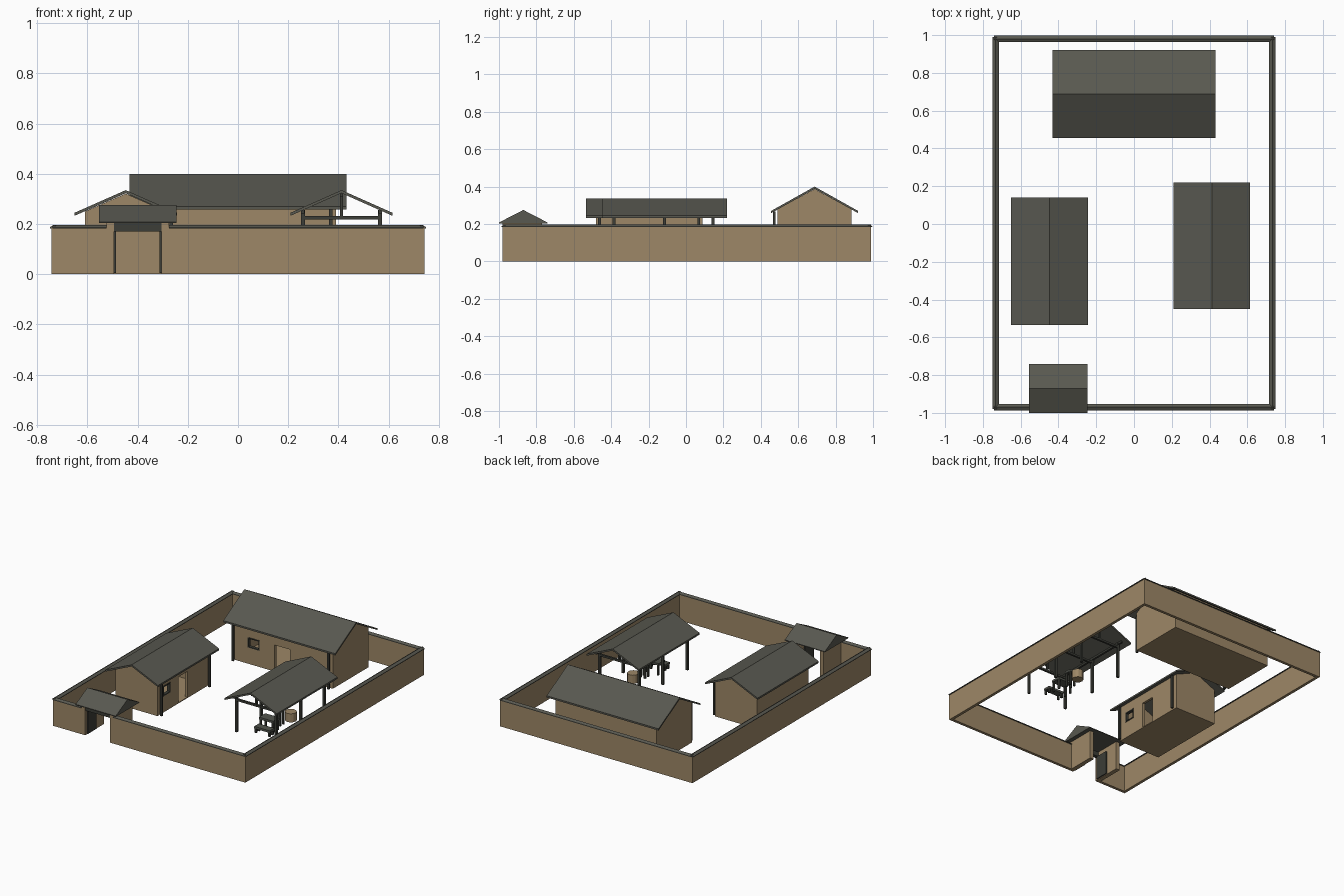
import bpy, bmesh, math
from mathutils import Matrix

if "Cube" in bpy.data.objects:
    bpy.data.objects.remove(bpy.data.objects["Cube"])

def mat(name, c):
    m = bpy.data.materials.new(name)
    m.diffuse_color = (*c, 1)
    m.use_nodes = True
    m.node_tree.nodes["Principled BSDF"].inputs["Base Color"].default_value = m.diffuse_color
    return m

EARTH = mat("earth_wall", (0.34, 0.245, 0.135))
TILE = mat("grey_tile", (0.098, 0.098, 0.08))
WOOD = mat("dark_wood", (0.045, 0.047, 0.038))
STONE = mat("grey_stone", (0.085, 0.09, 0.075))
I = Matrix.Identity(4)

def prism(name, pts, x0, x1, m, M=I):
    """Extrude a (y, z) profile along x, then place it with M."""
    bm = bmesh.new()
    a = [bm.verts.new((x0, y, z)) for y, z in pts]
    b = [bm.verts.new((x1, y, z)) for y, z in pts]
    n = len(pts)
    bm.faces.new(a)
    bm.faces.new(b)
    for i in range(n):
        bm.faces.new((a[i], a[(i + 1) % n], b[(i + 1) % n], b[i]))
    bmesh.ops.recalc_face_normals(bm, faces=bm.faces)
    me = bpy.data.meshes.new(name)
    bm.to_mesh(me)
    bm.free()
    me.transform(M)
    me.materials.append(m)
    ob = bpy.data.objects.new(name, me)
    bpy.context.collection.objects.link(ob)
    return ob

def box(name, x, y, z, m, M=I):
    return prism(name, [(y[0], z[0]), (y[1], z[0]), (y[1], z[1]), (y[0], z[1])], x[0], x[1], m, M)

def place(x, y, quarter=0):
    return Matrix.Translation((x, y, 0)) @ Matrix.Rotation(quarter * math.pi / 2, 4, 'Z')

def roof(name, length, half, eave, ridge, M, t=0.012):
    """Two sloping slabs meeting on a ridge along local x."""
    for s, side in ((-1, "front"), (1, "back")):
        prism(f"{name}_roof_{side}", [(0, ridge), (s * half, eave), (s * half, eave - t), (0, ridge - t)],
              -length / 2, length / 2, TILE, M)

def house(name, M, L, W, wall_top, peak, win, door):
    """Hollow house, opening side at local -y."""
    t, l, w = 0.018, L / 2, W / 2
    box(name + "_floor", (-l, l), (-w, w), (0, 0.006), EARTH, M)
    box(name + "_back_wall", (-l, l), (w - t, w), (0, wall_top), EARTH, M)
    gable = [(-w, 0), (w, 0), (w, wall_top), (0, peak), (-w, wall_top)]
    for s in (-1, 1):
        prism(name + "_gable_wall", gable, s * l, s * (l - t), EARTH, M)
        box(name + "_post", (s * (l - 0.02) - 0.007, s * (l - 0.02) + 0.007),
            (-w - 0.025, -w - 0.011), (0, wall_top - 0.012), WOOD, M)
    f = (-w, -w + t)
    z0, z1, dz = 0.115, 0.185, 0.185
    # Front wall pieces around window and door
    for x, z in (((-l, win[0]), (0, wall_top)), ((win[1], door[0]), (0, wall_top)),
                 ((door[1], l), (0, wall_top)), (win, (0, z0)), (win, (z1, wall_top)),
                 (door, (dz, wall_top))):
        box(name + "_front_wall", x, f, z, EARTH, M)
    # Window frame
    e, fr = 0.007, (-w - 0.004, -w + t)
    for x, z in ((win, (z0, z0 + e)), (win, (z1 - e, z1)), ((win[0], win[0] + e), (z0, z1)),
                 ((win[1] - e, win[1]), (z0, z1))):
        box(name + "_window_frame", x, fr, z, WOOD, M)

# Perimeter wall with gabled coping, open at the gate
runs = [(place(0, 0.98), -0.74, 0.74), (place(0, -0.97), -0.74, -0.525), (place(0, -0.97), -0.275, 0.74),
        (place(-0.733, 0, 1), -0.98, 0.99), (place(0.733, 0, 1), -0.98, 0.99)]
for M, a, b in runs:
    box("yard_wall", (a, b), (-0.01, 0.01), (0, 0.187), EARTH, M)
    prism("wall_coping", [(-0.017, 0.183), (0.017, 0.183), (0.017, 0.187), (0, 0.197), (-0.017, 0.187)],
          a, b, TILE, M)

# Main house at the back, side house on the left
N, Wt = place(0, 0.6875), place(-0.4475, -0.1975, 1)
house("main_house", N, 0.78, 0.395, 0.278, 0.387, (-0.265, -0.175), (-0.06, 0.06))
roof("main_house", 0.865, 0.2325, 0.27, 0.40, N)
house("side_house", Wt, 0.57, 0.325, 0.25, 0.321, (-0.225, -0.145), (-0.055, 0.045))
roof("side_house", 0.675, 0.2035, 0.245, 0.335, Wt)

# Gate house
box("gate_left_wall", (-0.525, -0.495), (-0.98, -0.77), (0, 0.206), EARTH)
box("gate_right_wall", (-0.305, -0.275), (-0.98, -0.77), (0, 0.206), EARTH)
box("gate_lintel", (-0.495, -0.305), (-0.975, -0.95), (0.17, 0.206), WOOD)
for x in (-0.491, -0.309):
    box("gate_door_leaf", (x - 0.004, x + 0.004), (-0.96, -0.865), (0.004, 0.17), WOOD)
prism("gate_roof", [(-1.0, 0.203), (-0.74, 0.203), (-0.74, 0.208), (-0.87, 0.275), (-1.0, 0.208)],
      -0.555, -0.245, TILE)

# Open shed on the right
P = place(0.4125, -0.115, 1)
roof("shed", 0.67, 0.2025, 0.245, 0.335, P)
for x in (-0.27, 0, 0.26):
    for y in (-0.154, 0.154):
        box("shed_post", (x - 0.008, x + 0.008), (y - 0.008, y + 0.008), (0, 0.256), WOOD, P)
    box("shed_tie_beam", (x - 0.007, x + 0.007), (-0.162, 0.162), (0.218, 0.232), WOOD, P)
    box("shed_king_post", (x - 0.006, x + 0.006), (-0.006, 0.006), (0.23, 0.322), WOOD, P)
for y in (-0.154, 0.154):
    box("shed_plate", (-0.3, 0.3), (y - 0.007, y + 0.007), (0.242, 0.255), WOOD, P)
box("shed_ridge_beam", (-0.32, 0.32), (-0.006, 0.006), (0.308, 0.322), WOOD, P)

# Work tables in the shed
def table(name, cx, cy, sx, sy, h, m):
    box(name + "_top", (cx - sx, cx + sx), (cy - sy, cy + sy), (h - 0.015, h), m)
    for i in (-1, 1):
        for j in (-1, 1):
            x, y = cx + i * (sx - 0.008), cy + j * (sy - 0.008)
            box(name + "_leg", (x - 0.006, x + 0.006), (y - 0.006, y + 0.006), (0, h - 0.015), WOOD)

table("bench", 0.42, -0.31, 0.06, 0.025, 0.045, STONE)
table("table", 0.41, -0.24, 0.055, 0.035, 0.085, STONE)
table("tall_stand", 0.42, -0.14, 0.025, 0.025, 0.11, STONE)

# Clay tub
bpy.ops.mesh.primitive_cylinder_add(vertices=12, radius=0.038, depth=0.06, location=(0.44, -0.045, 0.03))
tub = bpy.context.object
tub.name = "clay_tub"
tub.data.materials.append(EARTH)
